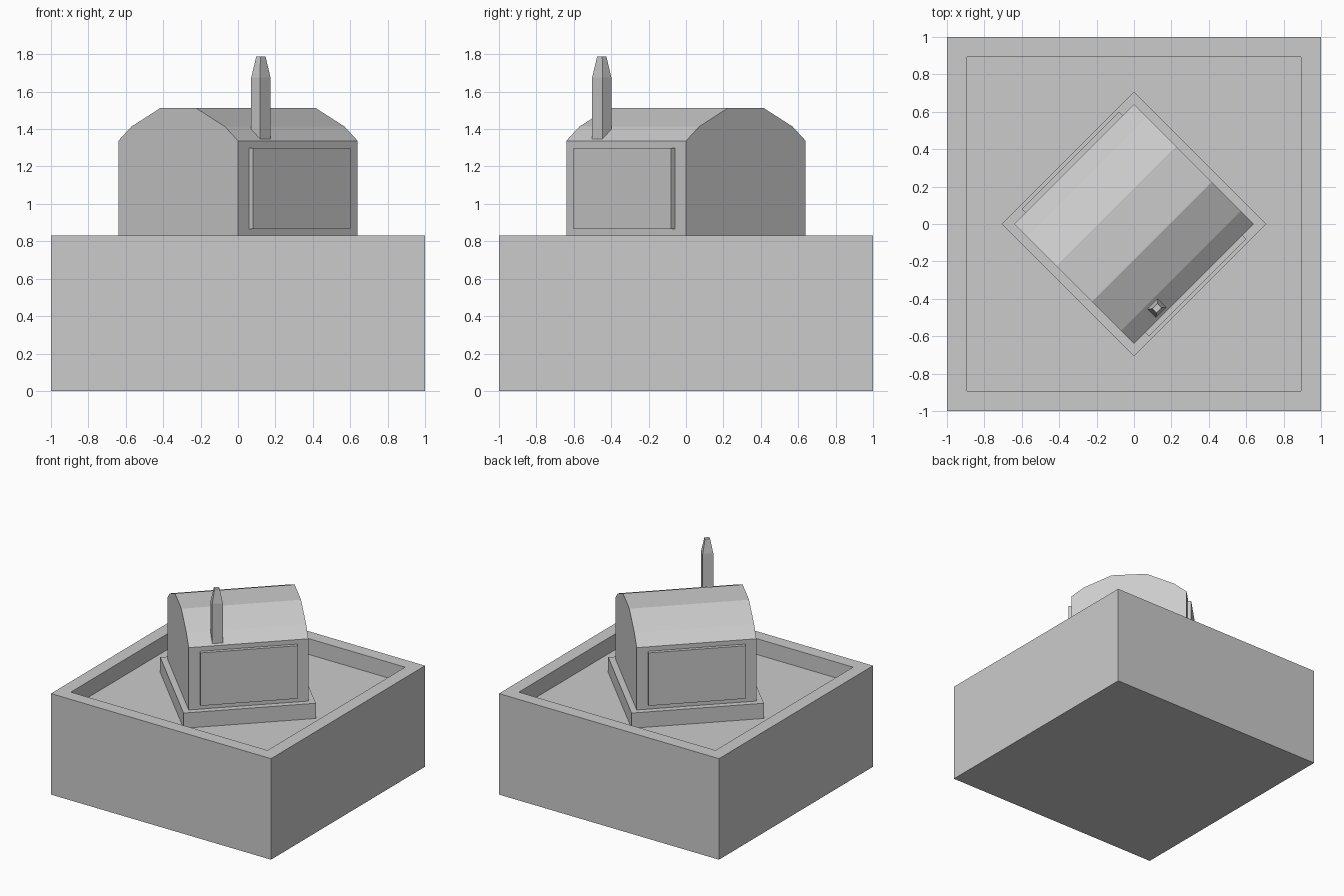
import bpy, bmesh
from math import pi
from mathutils import Matrix, Vector

if "Cube" in bpy.data.objects:
    bpy.data.objects.remove(bpy.data.objects["Cube"])

TURN = Matrix.Rotation(pi / 4, 4, 'Z')   # house is turned 45 degrees on the base


def finish(bm, name, matrix=Matrix()):
    bmesh.ops.recalc_face_normals(bm, faces=bm.faces)
    mesh = bpy.data.meshes.new(name)
    bm.to_mesh(mesh)
    bm.free()
    obj = bpy.data.objects.new(name, mesh)
    obj.matrix_world = matrix
    bpy.context.collection.objects.link(obj)
    return obj


def box(lo, hi):
    bm = bmesh.new()
    lo, hi = Vector(lo), Vector(hi)
    size = hi - lo
    bmesh.ops.create_cube(bm, size=1, matrix=Matrix.Translation((lo + hi) / 2)
                          @ Matrix.Diagonal((*size, 1)))
    bm.normal_update()
    return bm


def top_face(bm):
    return max(bm.faces, key=lambda f: f.calc_center_median().z)


def extrude_top(bm, dz, scale=1.0):
    face = bmesh.ops.extrude_discrete_faces(bm, faces=[top_face(bm)])['faces'][0]
    c = face.calc_center_median()
    for v in face.verts:
        v.co = c + (v.co - c) * scale + Vector((0, 0, dz))


# Square base tray with a sunken floor
bm = box((-1, -1, 0), (1, 1, 0.83))
face = top_face(bm)
bmesh.ops.inset_region(bm, faces=[face], thickness=0.15, depth=0)
floor = bmesh.ops.extrude_discrete_faces(bm, faces=[face])['faces'][0]
bmesh.ops.translate(bm, verts=floor.verts, vec=(0, 0, -0.13))
finish(bm, "base_tray")

# Turned plinth on the floor
finish(box((-0.5, -0.5, 0.70), (0.5, 0.5, 0.825)), "plinth", TURN)

# House body with faceted roof, extruded along the ridge
half = [(0.4525, 0.825), (0.4525, 1.337), (0.354, 1.413), (0.136, 1.512)]
profile = half + [(-y, z) for y, z in reversed(half)]
bm = bmesh.new()
end = bm.faces.new([bm.verts.new((-0.4525, y, z)) for y, z in profile])
ext = bmesh.ops.extrude_face_region(bm, geom=[end], use_keep_orig=True)
bmesh.ops.translate(bm, vec=(0.905, 0, 0),
                    verts=[g for g in ext['geom'] if isinstance(g, bmesh.types.BMVert)])
finish(bm, "house_body", TURN)

# Raised wall panels on both long sides
for side, name in ((-1, "front_panel"), (1, "back_panel")):
    ys = sorted((side * 0.44, side * 0.481))
    finish(box((-0.368, ys[0], 0.865), (0.368, ys[1], 1.30)), name, TURN)

# Chimney with tapered top
bm = box((-0.272, -0.438, 1.345), (-0.192, -0.372, 1.675))
extrude_top(bm, 0.113, 0.48)
finish(bm, "chimney", TURN)
